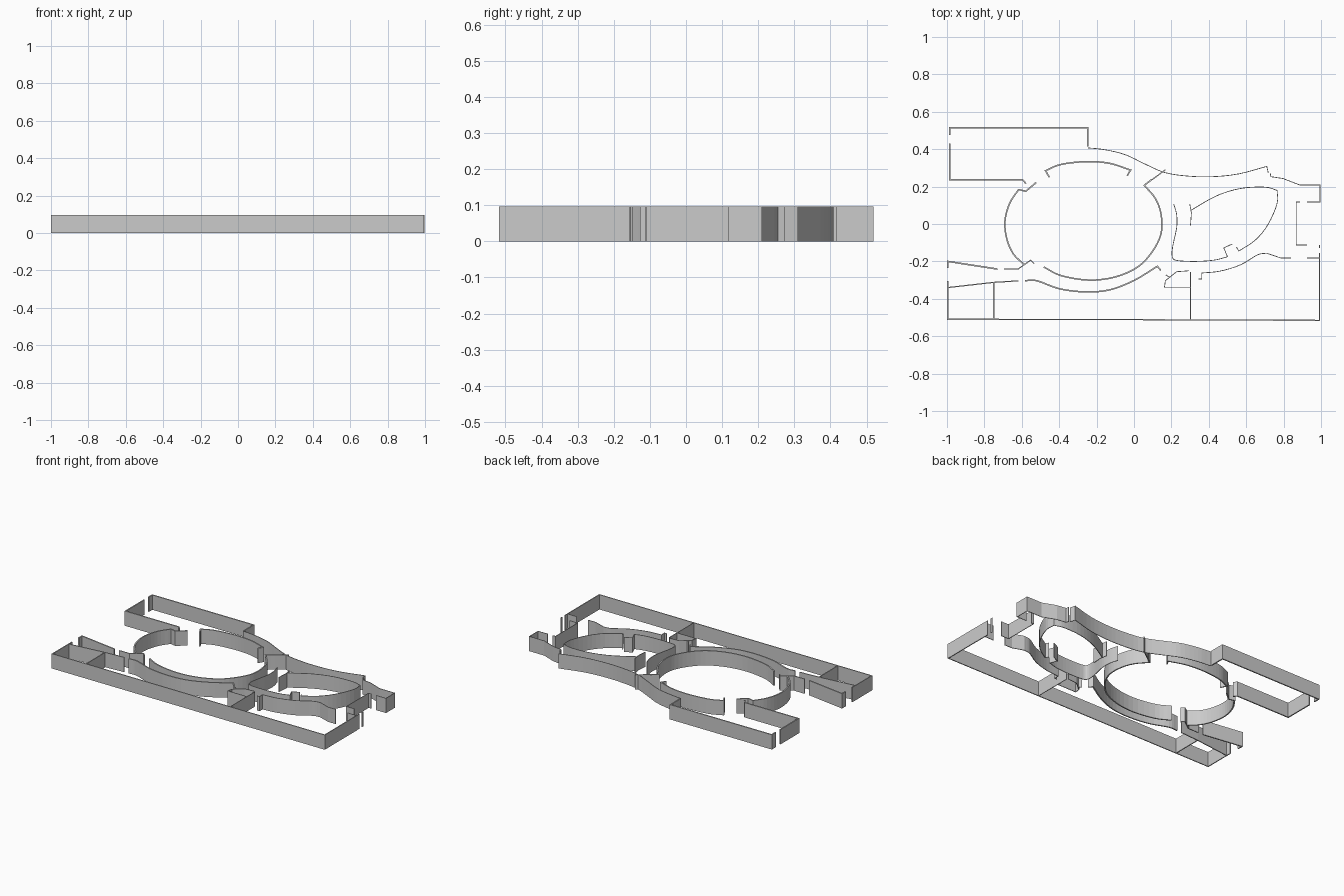
import bpy, bmesh
from mathutils import Vector

H = 0.097      # wall height
THICK, THIN = 0.008, 0.004


def smooth_path(pts, steps=4):
    """Catmull-Rom curve through the points."""
    p = [2 * pts[0] - pts[1]] + pts + [2 * pts[-1] - pts[-2]]
    out = []
    for i in range(1, len(p) - 2):
        a, b, c, d = p[i - 1:i + 3]
        for s in range(steps):
            t = s / steps
            out.append(0.5 * (2 * b + (c - a) * t + (2 * a - 5 * b + 4 * c - d) * t * t
                              + (3 * b - a - 3 * c + d) * t ** 3))
    return out + [pts[-1]]


def wall(name, *parts, t=THIN):
    """Upright wall along joined parts; a part given as a tuple is straight, as a list is curved."""
    path = []
    for part in parts:
        pts = [Vector(q) for q in part]
        pts = smooth_path(pts) if isinstance(part, list) else pts
        path += [q for i, q in enumerate(pts) if i or not path or (q - path[-1]).length > 1e-5]
    dirs = [(b - a).normalized() for a, b in zip(path, path[1:])]
    bm = bmesh.new()
    rings = []
    for i, q in enumerate(path):
        d0, d1 = dirs[max(i - 1, 0)], dirs[min(i, len(dirs) - 1)]
        n0, n1 = Vector((-d0.y, d0.x)), Vector((-d1.y, d1.x))
        m = (n0 + n1) / max(1 + n0.dot(n1), 0.4) * t / 2
        l, r = q + m, q - m
        rings.append([bm.verts.new((v.x, v.y, z)) for v, z in ((l, 0), (r, 0), (r, H), (l, H))])
    for a, b in zip(rings, rings[1:]):
        for k in range(4):
            bm.faces.new((a[k], a[(k + 1) % 4], b[(k + 1) % 4], b[k]))
    bm.faces.new(rings[0][::-1])
    bm.faces.new(rings[-1])
    bmesh.ops.recalc_face_normals(bm, faces=bm.faces)
    me = bpy.data.meshes.new(name)
    bm.to_mesh(me)
    bm.free()
    bpy.context.collection.objects.link(bpy.data.objects.new(name, me))


# Upper left room
wall("upper_room_wall", ((-.985, .475), (-.985, .515), (-.247, .515), (-.247, .415)), t=THICK)
wall("upper_room_lower_wall", ((-.985, .43), (-.985, .236), (-.595, .236), (-.578, .216)), t=THICK)
# Sweeping wall along the back
wall("back_curved_wall", [(-.247, .407), (-.155, .397), (-.045, .37), (.06, .32), (.165, .275),
                          (.29, .256), (.42, .253), (.56, .268), (.71, .308)], ((.71, .308), (.718, .272)))
# Right hand alcove
wall("right_alcove_wall", ((.728, .272), (.732, .253), (.797, .243), (.885, .209), (.995, .209),
                           (.995, .118), (.925, .118)))
wall("right_side_wall", ((.888, .118), (.868, .118), (.868, -.112), (.925, -.112)))
wall("right_door_stub", ((.992, -.112), (.992, -.128)))
# Outer front boundary
wall("front_boundary", ((.925, -.182), (.992, -.182)))
wall("right_door_jamb", ((.992, -.155), (.992, -.182)))
wall("outer_wall", ((.992, -.182), (.992, -.515), (.3, -.513), (-.06, -.511), (-.996, -.509),
                    (-.996, -.34), (-.75, -.312), (-.617, -.304)), t=.006)
wall("left_room_divider", ((-.75, -.312), (-.75, -.509)), t=.006)
wall("left_door_jamb", ((-.996, -.34), (-.996, -.305)), t=.006)
# Lower left passage
wall("left_passage_wall", ((-.996, -.235), (-.996, -.2), (-.73, -.241)), t=THICK)
wall("left_passage_door", ((-.695, -.241), (-.62, -.241), (-.552, -.193), (-.533, -.212)), t=.006)
# Oval hall
wall("oval_left_arc", ((-.523, .222), (-.578, .175), (-.617, .184)),
     [(-.617, .184), (-.665, .11), (-.69, .015), (-.68, -.08), (-.645, -.16), (-.587, -.217)], t=THICK)
wall("oval_main_arc",
     [(-.482, -.23), (-.39, -.276), (-.24, -.3), (-.1, -.283), (.02, -.23), (.1, -.145),
      (.145, -.05), (.145, .05), (.115, .135), (.055, .207)], ((.055, .207), (.095, .238)), t=THICK)
wall("oval_top_arc", ((-.453, .25), (-.473, .285)),
     [(-.473, .285), (-.4, .316), (-.3, .331), (-.21, .333), (-.12, .322), (-.018, .288)],
     ((-.018, .288), (-.037, .258)), t=THICK)
wall("oval_door_wall", ((.055, .207), (.098, .238), (.168, .29)), t=.006)
wall("oval_outer_arc",
     [(-.583, -.303), (-.52, -.303), (-.4, -.346), (-.26, -.363), (-.13, -.352), (0, -.302),
      (.125, -.226)], ((.125, -.226), (.143, -.248)), t=THICK)
# Small closet between the rooms
wall("closet_wall", ((.295, -.25), (.228, -.255), (.168, -.303), (.163, -.338), (.302, -.338)))
wall("closet_door_stub", ((.17, -.272), (.19, -.285)))
wall("front_room_divider", ((.302, -.257), (.302, -.513)))
wall("front_curved_wall", ((.345, -.294), (.362, -.294), (.362, -.262)),
     [(.362, -.262), (.46, -.252), (.57, -.218), (.66, -.165), (.71, -.156)],
     ((.71, -.156), (.785, -.182), (.84, -.182)))
# Leaf shaped room
wall("leaf_left_wall", [(.212, .107), (.228, .05), (.228, -.02), (.207, -.12), (.205, -.175), (.23, -.195),
                        (.33, -.2), (.43, -.193), (.5, -.175)],
     ((.5, -.175), (.48, -.128), (.525, -.107)))
wall("leaf_entry_wall", ((.298, .107), (.307, .06), (.302, -.008)))
wall("leaf_right_wall", ((.548, -.123), (.56, -.145)),
     [(.56, -.145), (.65, -.085), (.718, 0), (.765, .11), (.765, .18)],
     [(.765, .18), (.7, .197), (.57, .19), (.44, .15), (.302, .072)])
